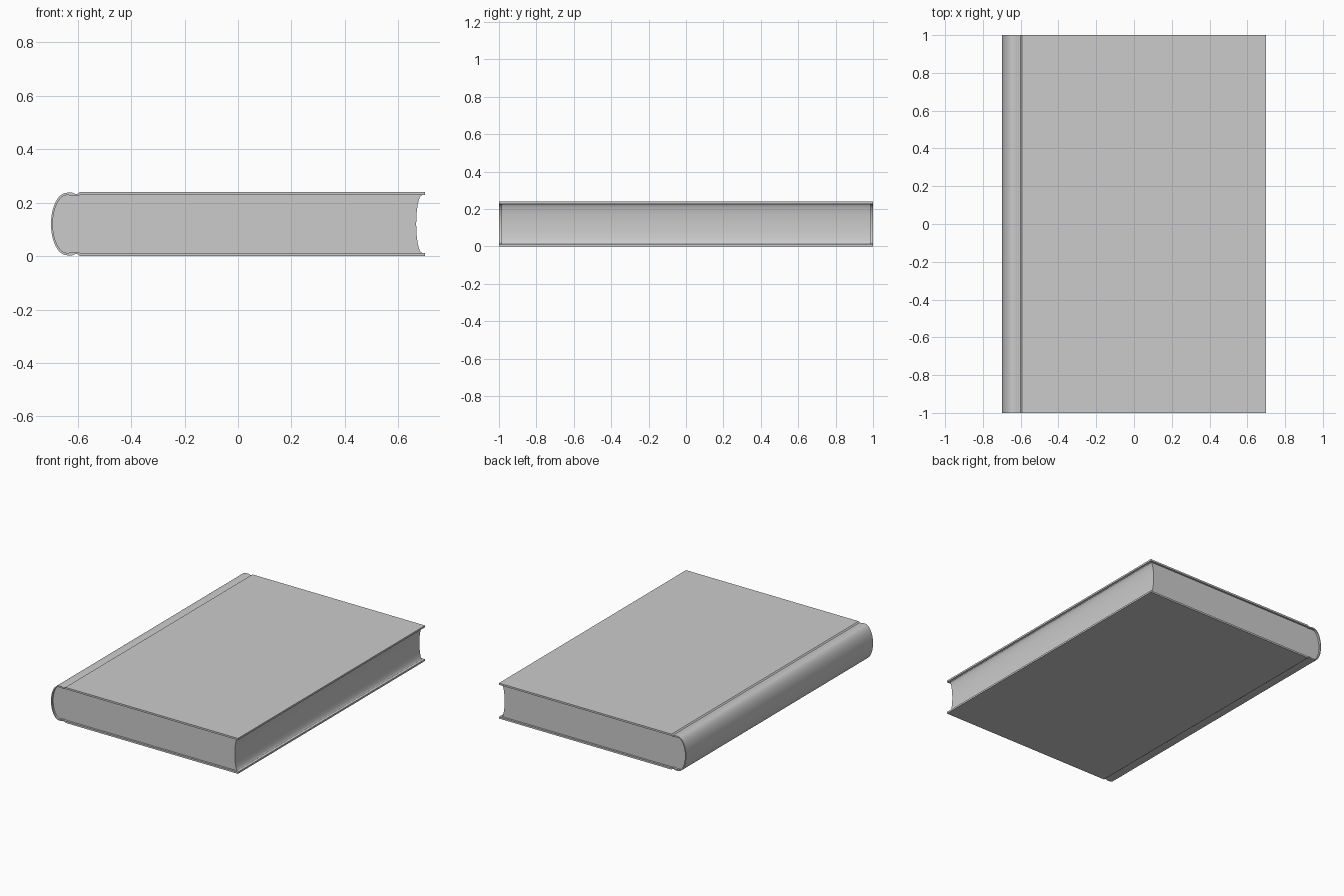
import bpy, bmesh, math

if "Cube" in bpy.data.objects:
    bpy.data.objects.remove(bpy.data.objects["Cube"])

MID = 0.12      # half of the book thickness, the mirror height
ARC = 14        # steps in a quarter of the spine curve


def mirrored(upper):
    """Upper half profile (ending on the mid height) plus its mirror image."""
    return upper + [(x, 2 * MID - z) for x, z in reversed(upper[:-1])]


def quarter(cx, a, b):
    """Quarter ellipse from the top to the leftmost point."""
    return [(cx - a * math.sin(t), MID + b * math.cos(t))
            for t in (i / ARC * math.pi / 2 for i in range(ARC + 1))]


def finish(name, bm):
    bmesh.ops.recalc_face_normals(bm, faces=bm.faces)
    mesh = bpy.data.meshes.new(name)
    bm.to_mesh(mesh)
    bm.free()
    obj = bpy.data.objects.new(name, mesh)
    bpy.context.collection.objects.link(obj)
    bpy.ops.object.select_all(action='DESELECT')
    obj.select_set(True)
    bpy.context.view_layer.objects.active = obj
    bpy.ops.object.shade_smooth_by_angle(angle=math.radians(25))
    return obj


def ring(bm, points, y):
    return [bm.verts.new((x, y, z)) for x, z in points]


# Cover: two boards, pressed hinge grooves and rounded spine in one shell
outer = mirrored([(0.70, 0.24), (-0.592, 0.24), (-0.60, 0.233), (-0.61, 0.233),
                  (-0.62, 0.237)] + quarter(-0.64, 0.06, 0.117))
inner = mirrored([(0.70, 0.228), (-0.592, 0.228), (-0.60, 0.225), (-0.61, 0.225),
                  (-0.62, 0.227)] + quarter(-0.64, 0.053, 0.108))
bm = bmesh.new()
of, inf = ring(bm, outer, -1), ring(bm, inner, -1)
ob, inb = ring(bm, outer, 1), ring(bm, inner, 1)
for i in range(len(outer) - 1):
    j = i + 1
    for a, b in ((of, ob), (ob, inb), (inb, inf), (inf, of)):
        bm.faces.new((a[i], a[j], b[j], b[i]))
for k in (0, -1):
    bm.faces.new((of[k], ob[k], inb[k], inf[k]))
finish("cover", bm)

# Page block: rounded at the spine, hollowed along the fore edge
fore = [(0.667 + 0.022 * (1 - math.sqrt(1 - s * s)), MID - 0.108 * s)
        for s in (math.sin(math.pi / 2 * i / 10) for i in range(-9, 10))]
fore = [(0.69, 0.228)] + fore + [(0.69, 0.012)]
page_profile = inner[1:-1] + fore[::-1]
bm = bmesh.new()
front, back = ring(bm, page_profile, -0.987), ring(bm, page_profile, 0.987)
n = len(page_profile)
for i in range(n):
    j = (i + 1) % n
    bm.faces.new((front[i], front[j], back[j], back[i]))
bm.faces.new(front)
bm.faces.new(back[::-1])
finish("page_block", bm)
